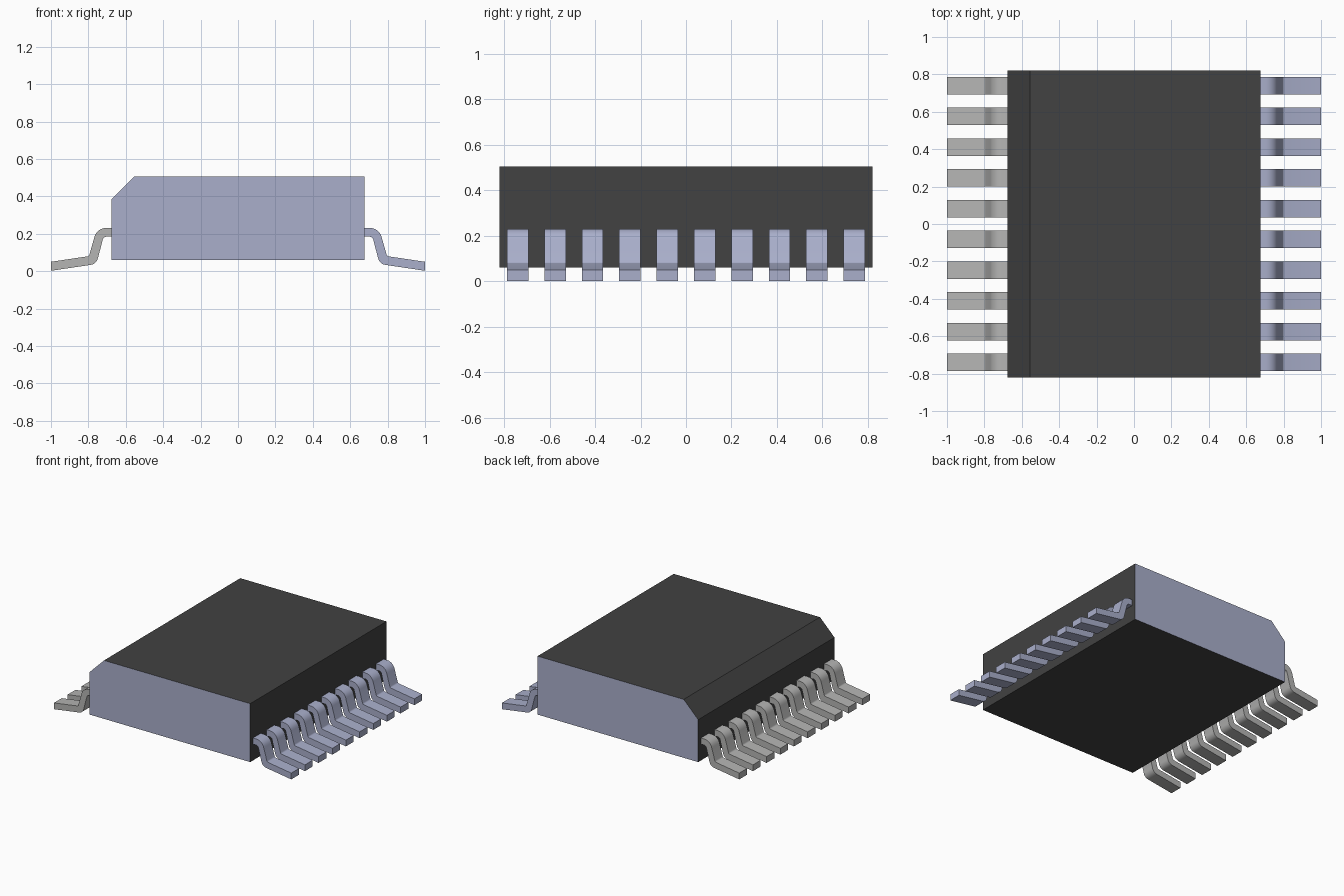
import bpy, bmesh, math

cube = bpy.data.objects.get("Cube")
if cube:
    bpy.data.objects.remove(cube, do_unlink=True)


def material(name, rgb):
    m = bpy.data.materials.new(name)
    m.use_nodes = True
    m.diffuse_color = (*rgb, 1)
    m.node_tree.nodes["Principled BSDF"].inputs["Base Color"].default_value = (*rgb, 1)
    return m


black = material("black plastic", (0.054, 0.054, 0.054))
blue = material("blue grey metal", (0.40, 0.43, 0.60))
grey = material("grey metal", (0.46, 0.46, 0.455))


def extrude_profile(name, profile, y0, y1, mats):
    """Solid made by sweeping an (x, z) outline along y."""
    bm = bmesh.new()
    face = bm.faces.new([bm.verts.new((x, y0, z)) for x, z in profile])
    swept = bmesh.ops.extrude_face_region(bm, geom=[face])["geom"]
    verts = [g for g in swept if isinstance(g, bmesh.types.BMVert)]
    bmesh.ops.translate(bm, verts=verts, vec=(0, y1 - y0, 0))
    bmesh.ops.recalc_face_normals(bm, faces=bm.faces)
    mesh = bpy.data.meshes.new(name)
    bm.to_mesh(mesh)
    bm.free()
    for m in mats:
        mesh.materials.append(m)
    obj = bpy.data.objects.new(name, mesh)
    bpy.context.collection.objects.link(obj)
    return obj


def arc(cx, cz, r, a0, a1, n):
    """Points on a circle, angles in degrees."""
    angles = [math.radians(a0 + (a1 - a0) * i / n) for i in range(n + 1)]
    return [(cx + r * math.cos(a), cz + r * math.sin(a)) for a in angles]


# Chip body with one bevelled long edge; its two end faces are blue grey
body = extrude_profile(
    "chip_body",
    [(-0.677, 0.06), (0.677, 0.06), (0.677, 0.505), (-0.555, 0.505), (-0.677, 0.383)],
    -0.82, 0.82, [black, blue])
for p in body.data.polygons:
    p.material_index = int(abs(p.normal.y) > 0.9)

# Gull-wing pin outline: shoulder bend, slanted leg, ankle bend, sloping foot
pin = ([(0.67, 0.231)]
       + arc(0.705, 0.166, 0.065, 90, 14, 6)
       + arc(0.806, 0.091, 0.012, 194, 262, 3)
       + [(1.0, 0.050), (1.0, 0.002)]
       + arc(0.794, 0.079, 0.046, 262, 194, 5)
       + arc(0.705, 0.166, 0.018, 14, 90, 4)
       + [(0.67, 0.184)])

# Ten pins along each side
PITCH, HALF_WIDTH = 0.1645, 0.047
for side, sign, metal in (("left", 1, blue), ("right", -1, grey)):
    for i in range(10):
        y = (i - 4.5) * PITCH
        obj = extrude_profile(f"{side}_pin_{i + 1}", [(sign * x, z) for x, z in pin],
                              y - HALF_WIDTH, y + HALF_WIDTH, [metal])
        bpy.ops.object.select_all(action="DESELECT")
        obj.select_set(True)
        bpy.context.view_layer.objects.active = obj
        bpy.ops.object.shade_smooth_by_angle(angle=math.radians(35))
